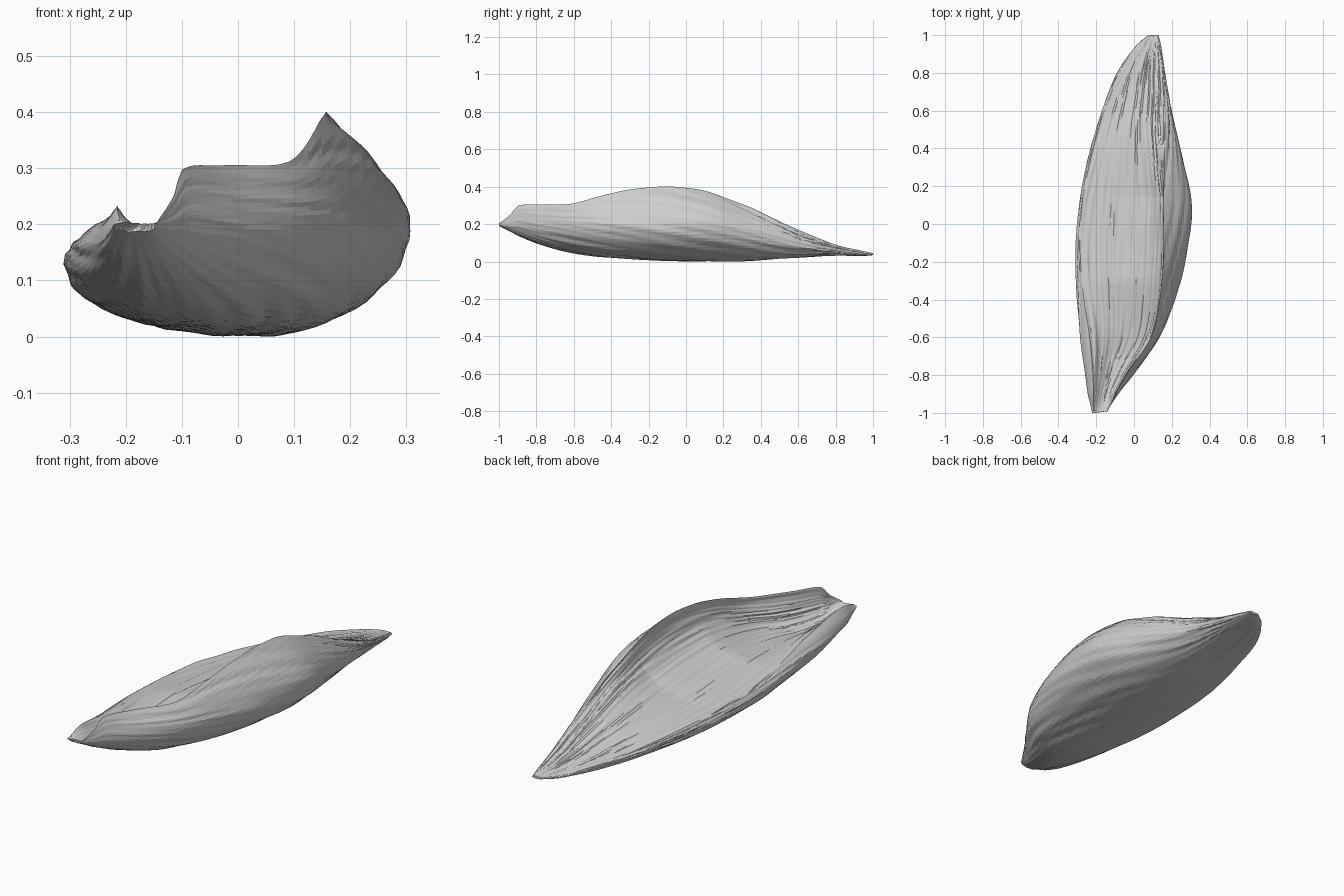
import bpy, bmesh, math, random
from mathutils import Vector, noise

if "Cube" in bpy.data.objects:
    bpy.data.objects.remove(bpy.data.objects["Cube"])

random.seed(4)

# Stations along the husk: y, then (x, z) of the left lip, left bulge, keel, right bulge, right lip
STATIONS = [
    (-1.00, -.210, .205, -.222, .198, -.180, .190, -.150, .195, -.145, .203),
    (-0.94, -.215, .225, -.235, .180, -.170, .160, -.110, .200, -.115, .250),
    (-0.90, -.215, .232, -.245, .170, -.160, .138, -.083, .210, -.100, .298),
    (-0.78, -.218, .225, -.260, .165, -.130, .090, .010, .200, -.030, .305),
    (-0.60, -.235, .212, -.283, .155, -.080, .045, .135, .200, .090, .310),
    (-0.40, -.265, .190, -.302, .148, -.040, .020, .215, .200, .135, .365),
    (-0.15, -.285, .163, -.310, .130, -.010, .006, .282, .200, .155, .402),
    (0.10, -.275, .142, -.290, .110, .020, .001, .307, .200, .155, .377),
    (0.35, -.228, .120, -.243, .090, .050, .004, .257, .165, .160, .285),
    (0.60, -.158, .094, -.170, .070, .080, .022, .202, .110, .165, .170),
    (0.80, -.080, .072, -.090, .058, .100, .032, .165, .070, .150, .090),
    (0.95, .022, .053, .015, .046, .100, .030, .142, .045, .132, .055),
    (1.00, .080, .045, .078, .041, .110, .034, .130, .038, .125, .045),
]


def station(y):
    """Smoothly interpolate the station values at y (cubic Hermite)."""
    k = 0
    while k < len(STATIONS) - 2 and y > STATIONS[k + 1][0]:
        k += 1
    a, b = STATIONS[k], STATIONS[k + 1]
    p, n = STATIONS[max(k - 1, 0)], STATIONS[min(k + 2, len(STATIONS) - 1)]
    h = b[0] - a[0]
    t = (y - a[0]) / h
    out = []
    for i in range(1, 11):
        m0 = (b[i] - p[i]) / (b[0] - p[0]) * h
        m1 = (n[i] - a[i]) / (n[0] - a[0]) * h
        out.append((2*t**3 - 3*t*t + 1) * a[i] + (t**3 - 2*t*t + t) * m0
                   + (3*t*t - 2*t**3) * b[i] + (t**3 - t*t) * m1)
    return out


def clamp(v):
    return max(0.0, min(1.0, v))


def outer(y, u):
    """Point on the curled outside; u runs 0..1 from left lip to right lip."""
    llx, llz, lx, lz, bx, bz, rx, rz, rlx, rlz = station(y)
    if u < 0.15:
        t = 1 - u / 0.15
        return lx + (llx - lx) * t ** 1.6, lz + (llz - lz) * t
    if u > 0.78:
        t = (u - 0.78) / 0.22
        return rx + (rlx - rx) * t ** 1.6, rz + (rlz - rz) * t
    if u < 0.46:
        a = (u - 0.15) / 0.31 * math.pi / 2
        return bx + (lx - bx) * math.cos(a), lz + (bz - lz) * math.sin(a)
    a = (0.78 - u) / 0.32 * math.pi / 2
    return bx + (rx - bx) * math.cos(a), rz + (bz - rz) * math.sin(a)


def top(y, t):
    """Point on the gently hollowed upper side; t runs 0..1 from left lip to right lip."""
    llx, llz, lx, lz, bx, bz, rx, rz, rlx, rlz = station(y)
    dx, dz = rlx - llx, rlz - llz
    dip = 0.1 * clamp((-0.3 - y) / 0.4)         # channel towards the front
    under = 1 - clamp((y - 0.15) / 0.4)         # overhang of the right lip
    x1 = llx + 0.45 * dx
    z1 = max(llz - 0.015 * under - dip, bz + 0.012)
    x2 = rlx + under * 0.06 * (rx - lx) - (1 - under) * 0.25 * dx
    z2 = max(llz + (0.7 - 0.6 * under) * dz - dip, bz + 0.012)
    s = 1 - t
    return (s**3 * llx + 3*s*s*t * x1 + 3*s*t*t * x2 + t**3 * rlx,
            s**3 * llz + 3*s*s*t * z1 + 3*s*t*t * z2 + t**3 * rlz)


# Husk body: closed rings made of the outer curl and the hollowed top
NU, NV = 64, 72
RING = 2 * NU
bm = bmesh.new()
rings = []
for j in range(NV + 1):
    v = j / NV
    y0 = -math.cos(math.pi * v) * 0.5 + (2 * v - 1) * 0.5
    ring = []
    for i in range(RING):
        y = y0
        if 0 < j < NV:
            y += random.uniform(-0.006, 0.006)
        elif j == 0:                            # slightly torn front edge
            y += 0.006 + 0.012 * noise.noise(Vector((min(i, RING - i) * 0.22, 0, 0)))
        y = max(-1, min(1, y))
        x, z = outer(y, i / NU) if i <= NU else top(y, (RING - i) / NU)
        ring.append(bm.verts.new((x, y, z)))
    rings.append(ring)
for j in range(NV):
    for i in range(RING):
        k = (i + 1) % RING
        bm.faces.new((rings[j][i], rings[j + 1][i], rings[j + 1][k], rings[j][k]))

# Close both ends with strips between the outside and the top
for ring, flip in ((rings[0], False), (rings[-1], True)):
    for i in range(NU):
        loop = [ring[i], ring[i + 1], ring[(RING - i - 1) % RING], ring[(RING - i) % RING]]
        loop = list(dict.fromkeys(loop))
        bm.faces.new(loop[::-1] if flip else loop)
bm.normal_update()

# Fibre grooves: long slanting noise pushed along the normals, fading at both tips
moves = []
for ring in rings:
    for i, vert in enumerate(ring):
        y = vert.co.y
        fade = clamp((1 - abs(y)) * 4)
        slant = 5 if i <= NU else 1
        n = noise.noise(Vector((i * 0.45 + y * slant, y * 2.5, 3.0)))
        moves.append((vert, vert.normal * n * 0.006 * fade))
for vert, d in moves:
    vert.co += d
    vert.co.z = max(vert.co.z, 0.0)
bmesh.ops.triangulate(bm, faces=bm.faces[:])

mesh = bpy.data.meshes.new("husk")
bm.to_mesh(mesh)
bm.free()
husk = bpy.data.objects.new("husk", mesh)
bpy.context.collection.objects.link(husk)

grey = bpy.data.materials.new("light grey")
grey.diffuse_color = (0.62, 0.62, 0.62, 1)
grey.use_nodes = True
grey.node_tree.nodes["Principled BSDF"].inputs["Base Color"].default_value = grey.diffuse_color
mesh.materials.append(grey)
